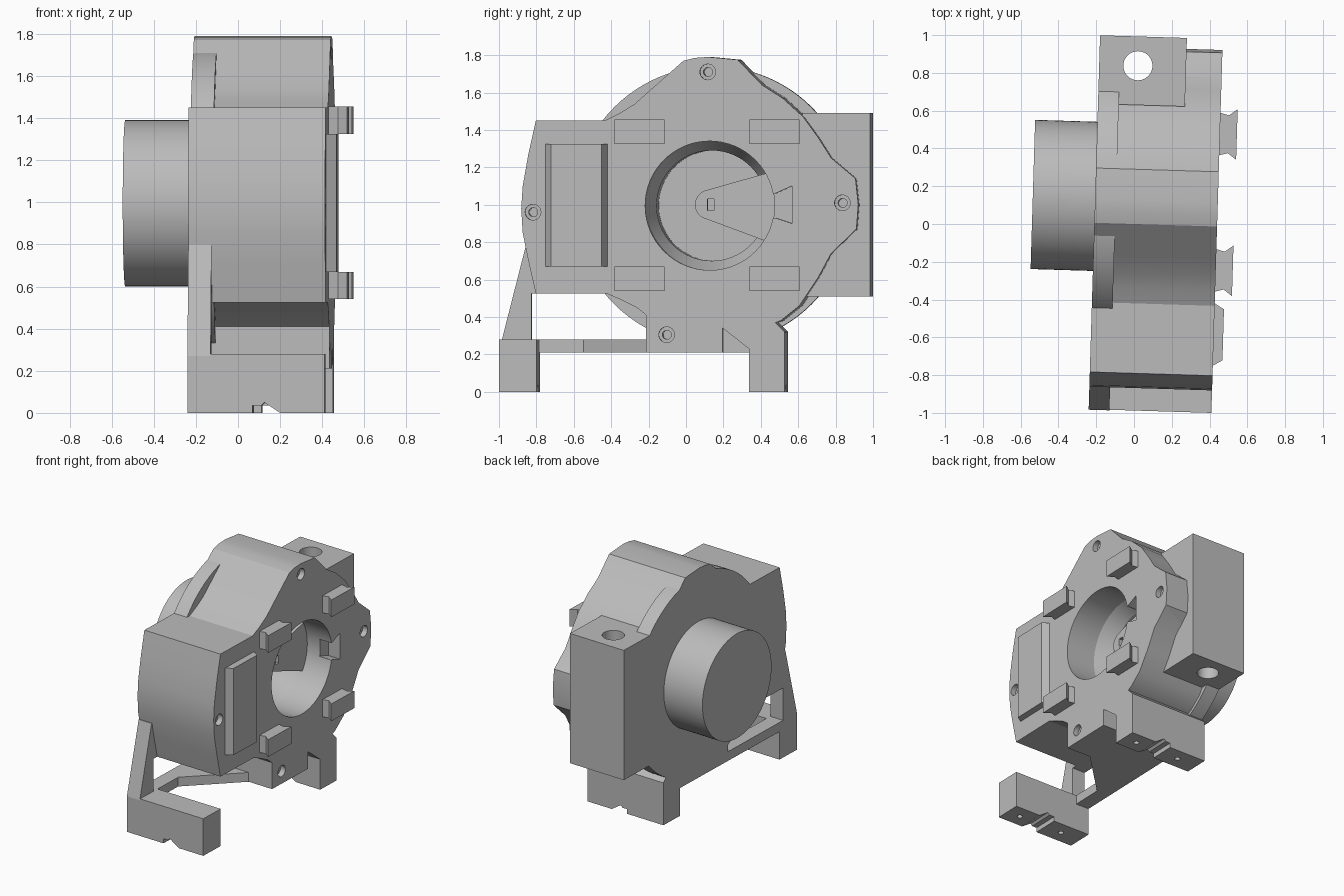
import bpy, bmesh, math
from mathutils import Matrix, Vector

if "Cube" in bpy.data.objects:
    bpy.data.objects.remove(bpy.data.objects["Cube"])

grey = bpy.data.materials.new("plain grey")
grey.use_nodes = True
grey.diffuse_color = (0.5, 0.5, 0.5, 1)
grey.node_tree.nodes["Principled BSDF"].inputs["Base Color"].default_value = (0.5, 0.5, 0.5, 1)

BACK, FACE = -0.21, 0.44      # rear and mounting planes of the housing
CY, CZ = 0.14, 0.995          # main axis
parts = []


def finish(name, bm, keep=True):
    bmesh.ops.recalc_face_normals(bm, faces=bm.faces)
    mesh = bpy.data.meshes.new(name)
    bm.to_mesh(mesh)
    bm.free()
    ob = bpy.data.objects.new(name, mesh)
    bpy.context.collection.objects.link(ob)
    mesh.materials.append(grey)
    if keep:
        parts.append(ob)
    else:
        ob.hide_render = True
    return ob


def loft(name, rings, keep=True):
    """Join matching point rings and cap both ends."""
    bm = bmesh.new()
    loops = [[bm.verts.new(p) for p in ring] for ring in rings]
    n = len(loops[0])
    for a, b in zip(loops, loops[1:]):
        for i in range(n):
            j = (i + 1) % n
            bm.faces.new((a[i], a[j], b[j], b[i]))
    bm.faces.new(loops[0])
    bm.faces.new(loops[-1])
    return finish(name, bm, keep)


def prism(name, outline, lo, hi, axis="x", keep=True):
    put = {"x": lambda a, b, t: (t, a, b),
           "y": lambda a, b, t: (a, t, b),
           "z": lambda a, b, t: (a, b, t)}[axis]
    return loft(name, [[put(a, b, t) for a, b in outline] for t in (lo, hi)], keep)


def rect(a0, a1, b0, b1):
    return [(a0, b0), (a1, b0), (a1, b1), (a0, b1)]


def arc(a, b, r, n=64, start=0, end=math.tau):
    step = (end - start) / n
    return [(a + r * math.cos(start + i * step), b + r * math.sin(start + i * step))
            for i in range(n)]


def lathe_x(name, y, z, profile, keep=True, n=64):
    return loft(name, [[(x, a, b) for a, b in arc(y, z, r, n)] for x, r in profile], keep)


def cut(targets, cutter):
    for ob in targets:
        mod = ob.modifiers.new("cut", "BOOLEAN")
        mod.operation, mod.solver, mod.object = "DIFFERENCE", "EXACT", cutter
        bpy.context.view_layer.objects.active = ob
        bpy.ops.object.modifier_apply(modifier=mod.name)
    bpy.data.objects.remove(cutter)


# Main housing with scalloped outline
outline = [(-0.79, 1.45), (-0.42, 1.45), (-0.34, 1.49), (-0.26, 1.54), (-0.17, 1.62),
           (0, 1.77), (0.06, 1.785), (0.13, 1.79), (0.29, 1.775), (0.42, 1.64),
           (0.53, 1.57), (0.64, 1.47), (0.72, 1.36), (0.79, 1.25), (0.92, 1.14),
           (0.935, 1), (0.925, 0.87), (0.79, 0.74), (0.72, 0.61), (0.62, 0.46),
           (0.52, 0.38), (0.41, 0.34), (0.21, 0.34), (0.21, 0.21), (-0.2, 0.21),
           (-0.2, 0.41), (-0.25, 0.45), (-0.33, 0.49), (-0.41, 0.525), (-0.79, 0.525),
           (-0.83, 0.7), (-0.86, 0.85), (-0.868, 0.98), (-0.86, 1.1), (-0.83, 1.27)]
housing = prism("housing", outline, BACK, FACE)

# Rear flange and drum
flange = lathe_x("rear_flange", CY, CZ, [(BACK, 0.745), (-0.1, 0.745)], n=96)
drum = lathe_x("rear_drum", CY, CZ, [(-0.54, 0.395), (BACK + 0.02, 0.395)], n=96)

# Stepped bore through the mounting face
bore = lathe_x("bore_cutter", CY, CZ,
               [(-0.3, 0.295), (0.08, 0.295), (0.2, 0.345), (0.5, 0.345)], False)
cut([housing, flange, drum], bore)

# Dovetail pocket beside the bore
pocket = [(0.46, 0.93), (0.49, 0.93), (0.58, 0.9), (0.58, 1.1), (0.49, 1.06), (0.46, 1.06)]
cut([housing], prism("pocket_cutter", pocket, FACE - 0.1, 0.5, keep=False))

# Counterbored screw holes
for y, z in ((0.13, 1.71), (0.85, 1.01), (-0.805, 0.96), (-0.09, 0.305)):
    cut([housing], lathe_x("screw_cutter", y, z,
                           [(0.25, 0.024), (0.4, 0.024), (0.4, 0.042), (0.5, 0.042)], False, 24))

# Wedge lever inside the bore
lever_outline = arc(CY - 0.005, 1.0, 0.08, 12, math.radians(110), math.radians(250))
lever_outline += arc(CY, CZ, 0.346, 12, math.radians(-33), math.radians(36))
lever = prism("bore_lever", lever_outline, 0.14, 0.23)
cut([lever], prism("lever_slot_cutter", rect(0.122, 0.158, 0.97, 1.03), 0.1, 0.3, keep=False))

# Side box with vertical hole
box = prism("side_box", rect(0.63, 0.993, 0.51, 1.49), BACK, 0.25)
cut([box, housing, flange],
    prism("box_hole_cutter", arc(-0.005, 0.838, 0.077, 40), 0.4, 1.6, "z", False))

# Four dovetail rails on the face
for y in (-0.232, 0.49):
    for z in (0.54, 1.325):
        rail = [(FACE - 0.01, 0.115), (0.485, 0.1), (0.53, 0.134)]
        shape = [(x, y + w) for x, w in rail] + [(x, y - w) for x, w in reversed(rail)]
        prism("face_rail", shape, z, z + 0.13, "z")

# Bevelled pad on the face
pad = [(FACE - 0.01, -0.737), (FACE, -0.737), (0.49, -0.707),
       (0.49, -0.437), (FACE, -0.407), (FACE - 0.01, -0.407)]
prism("face_pad", pad, 0.67, 1.325, "z")

# Outer foot, inner foot and the web above it
feet = [prism("outer_foot", rect(-0.987, -0.787, 0, 0.28), BACK, FACE),
        prism("inner_foot", [(0.35, 0), (0.54, 0), (0.54, 0.32), (0.46, 0.4), (0.21, 0.34),
                             (0.35, 0.23)], BACK, FACE)]
prism("inner_foot_web", rect(0.15, 0.45, 0.21, 0.42), BACK, 0.3)

# Keyed groove and screw holes under the feet
groove = [(0.1, -0.1), (0.1, 0.035), (0.14, 0.035), (0.155, 0.05), (0.23, 0), (0.23, -0.1)]
cut(feet, prism("groove_cutter", groove, -1.2, 1.2, "y", False))
for y in (-0.887, 0.445):
    for x in (-0.04, 0.33):
        cut(feet, prism("foot_hole_cutter", arc(x, y, 0.02, 16), -0.1, 0.15, "z", False))

# Slanted leg and bottom brace carrying the outer foot
prism("slanted_leg", [(-0.99, 0.27), (-0.855, 0.8), (-0.79, 0.8), (-0.79, 0.525),
                      (-0.83, 0.525), (-0.83, 0.27)], BACK, -0.1)
brace = [(BACK, -0.8), (-0.1, -0.8), (-0.1, -0.55), (0.25, -0.19), (BACK, -0.19)]
prism("bottom_brace", brace, 0.21, 0.28, "z")

# Smooth round walls, then turn the assembly slightly about the vertical
turn = Matrix.Rotation(math.radians(-1.75), 4, "Z")
for ob in parts:
    bpy.ops.object.select_all(action="DESELECT")
    ob.select_set(True)
    bpy.context.view_layer.objects.active = ob
    ob.data.transform(turn)
    bpy.ops.object.shade_smooth_by_angle(angle=math.radians(20))
